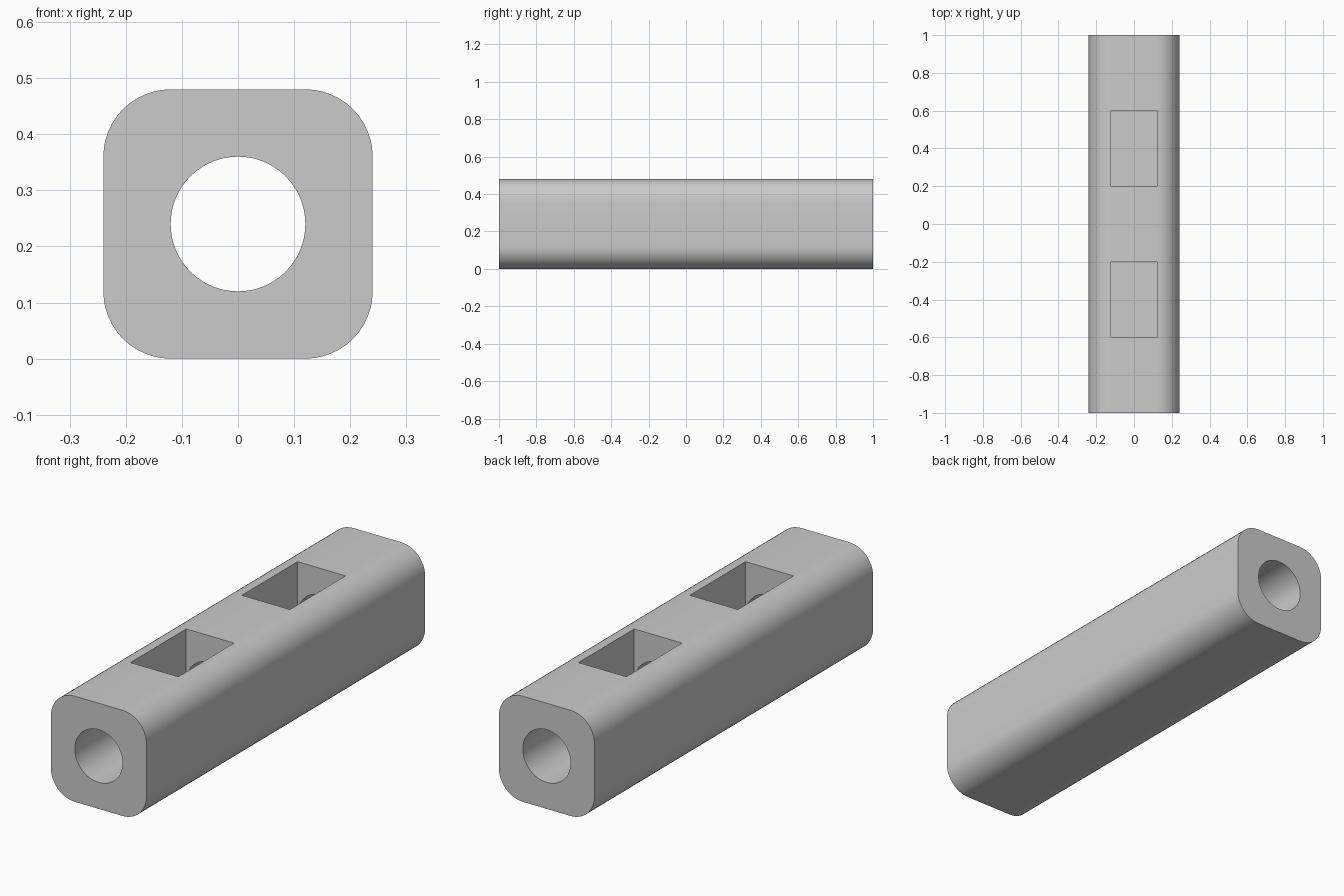
import bpy, bmesh, math

if "Cube" in bpy.data.objects:
    bpy.data.objects.remove(bpy.data.objects["Cube"])

LENGTH, HALF, CORNER, BORE = 2.0, 0.24, 0.12, 0.12

grey = bpy.data.materials.new("light_grey")
grey.diffuse_color = (0.6, 0.6, 0.6, 1)
grey.use_nodes = True
grey.node_tree.nodes["Principled BSDF"].inputs["Base Color"].default_value = grey.diffuse_color


def prism(name, outline, length):
    """Extrude an (x, z) outline along y, centred on y = 0."""
    bm = bmesh.new()
    face = bm.faces.new([bm.verts.new((x, -length / 2, z)) for x, z in outline])
    ext = bmesh.ops.extrude_face_region(bm, geom=[face])
    verts = [v for v in ext["geom"] if isinstance(v, bmesh.types.BMVert)]
    bmesh.ops.translate(bm, verts=verts, vec=(0, length, 0))
    bmesh.ops.recalc_face_normals(bm, faces=bm.faces)
    mesh = bpy.data.meshes.new(name)
    bm.to_mesh(mesh)
    bm.free()
    mesh.materials.append(grey)
    obj = bpy.data.objects.new(name, mesh)
    bpy.context.collection.objects.link(obj)
    return obj


def arc(cx, cz, r, start, end, steps):
    angles = [math.radians(start + (end - start) * i / steps) for i in range(steps + 1)]
    return [(cx + r * math.cos(a), cz + r * math.sin(a)) for a in angles]


# Rounded square bar
flat = HALF - CORNER
outline = []
for i, (sx, sz) in enumerate([(1, 1), (-1, 1), (-1, -1), (1, -1)]):
    outline += arc(sx * flat, HALF + sz * flat, CORNER, 90 * i, 90 * i + 90, 12)
bar = prism("bar", outline, LENGTH)

# Round bore through the full length
cutters = [prism("bore_cutter", arc(0, HALF, BORE, 0, 360, 64)[:-1], LENGTH + 0.2)]

# Two rectangular pockets opening on the top, down to the bottom of the bore
w, floor = 0.1205, 0.1195
for name, y in (("front", -0.4), ("rear", 0.4)):
    pocket = prism(name + "_pocket_cutter",
                   [(-w, floor), (w, floor), (w, 0.6), (-w, 0.6)], 0.4)
    pocket.location.y = y
    cutters.append(pocket)

# Apply the cuts, then remove the helpers
bpy.context.view_layer.objects.active = bar
bar.select_set(True)
for cutter in cutters:
    mod = bar.modifiers.new(cutter.name, "BOOLEAN")
    mod.operation, mod.solver, mod.object = "DIFFERENCE", "EXACT", cutter
    bpy.ops.object.modifier_apply(modifier=mod.name)
for cutter in cutters:
    bpy.data.objects.remove(cutter)

bpy.ops.object.shade_smooth_by_angle(angle=math.radians(30))
